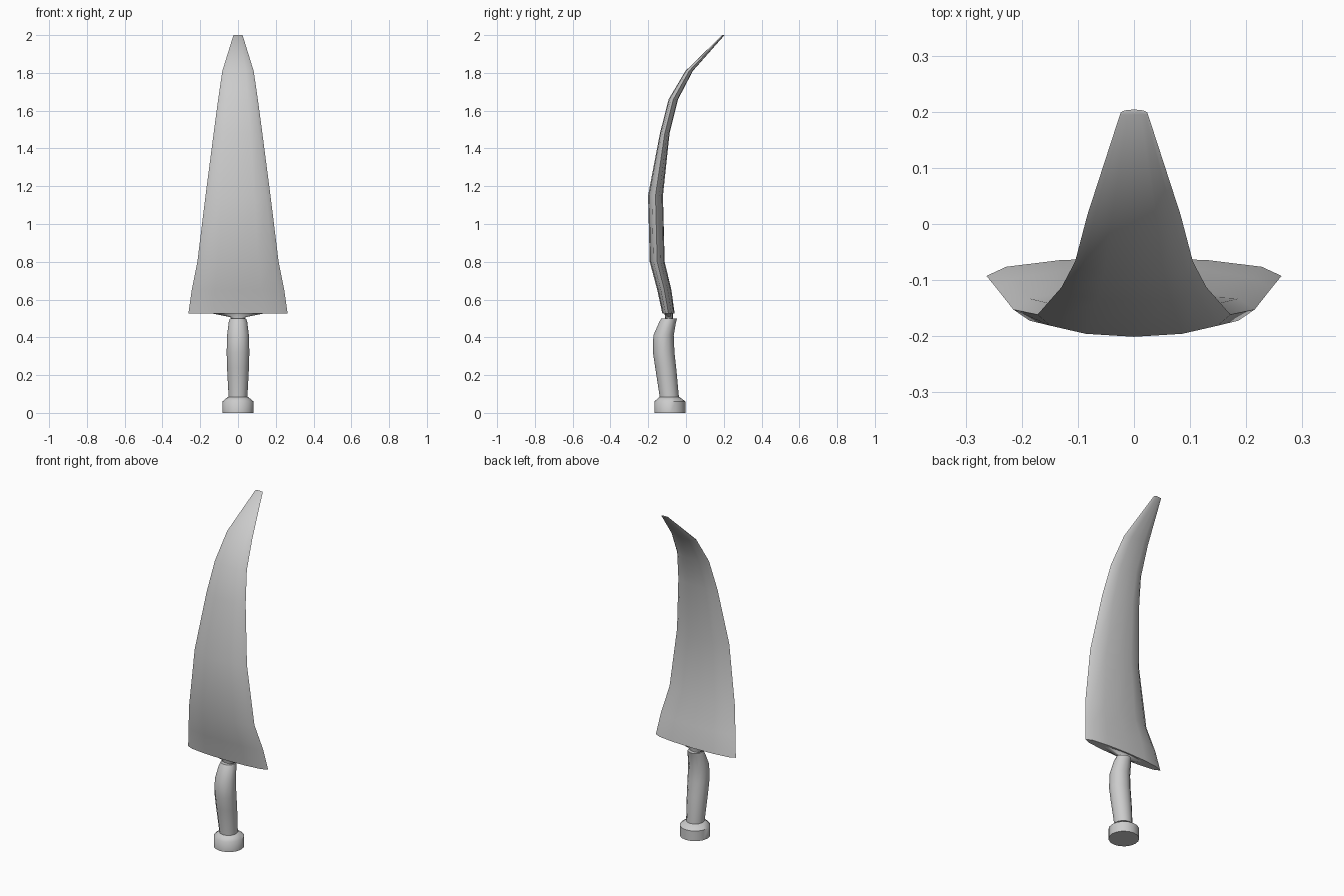
import bpy, bmesh, math

if "Cube" in bpy.data.objects:
    bpy.data.objects.remove(bpy.data.objects["Cube"])


def loft(name, rings, sides, angle=50):
    """Skin elliptical rings (z, y_front, y_back, half_width) and cap both ends."""
    bm = bmesh.new()
    loops = []
    for z, y0, y1, w in rings:
        mid, t = (y0 + y1) / 2, (y1 - y0) / 2
        loops.append([bm.verts.new((w * math.cos(2 * math.pi * i / sides),
                                    mid + t * math.sin(2 * math.pi * i / sides), z))
                      for i in range(sides)])
    for a, b in zip(loops, loops[1:]):
        for i in range(sides):
            j = (i + 1) % sides
            bm.faces.new((a[i], a[j], b[j], b[i]))
    bm.faces.new(loops[0][::-1])
    bm.faces.new(loops[-1])
    bmesh.ops.recalc_face_normals(bm, faces=bm.faces)
    mesh = bpy.data.meshes.new(name)
    bm.to_mesh(mesh)
    bm.free()
    obj = bpy.data.objects.new(name, mesh)
    bpy.context.collection.objects.link(obj)
    bpy.ops.object.select_all(action='DESELECT')
    obj.select_set(True)
    bpy.context.view_layer.objects.active = obj
    bpy.ops.object.shade_smooth_by_angle(angle=math.radians(angle))
    return obj


# Wide curved blade, sweeping back to a narrow blunt tip
loft("blade", [
    (0.525, -0.125, -0.06, 0.263),
    (0.65, -0.152, -0.077, 0.245),
    (0.80, -0.192, -0.113, 0.215),
    (1.15, -0.201, -0.122, 0.172),
    (1.48, -0.138, -0.087, 0.129),
    (1.66, -0.092, -0.042, 0.105),
    (1.81, -0.003, 0.036, 0.083),
    (2.00, 0.192, 0.204, 0.024),
], 12)

# Small shoulder joining blade and grip
loft("tang", [
    (0.48, -0.11, -0.07, 0.03),
    (0.507, -0.11, -0.07, 0.04),
    (0.527, -0.115, -0.068, 0.14),
], 12)

# Gently bent grip
loft("grip", [
    (0.05, -0.14, -0.038, 0.05),
    (0.09, -0.14, -0.038, 0.05),
    (0.24, -0.163, -0.052, 0.058),
    (0.32, -0.175, -0.061, 0.06),
    (0.41, -0.173, -0.065, 0.058),
    (0.48, -0.142, -0.053, 0.049),
    (0.50, -0.131, -0.047, 0.043),
], 12)

# Round pommel with a chamfered top
loft("pommel", [
    (0.0, -0.168, -0.002, 0.083),
    (0.06, -0.168, -0.002, 0.083),
    (0.085, -0.14, -0.036, 0.053),
], 16)
